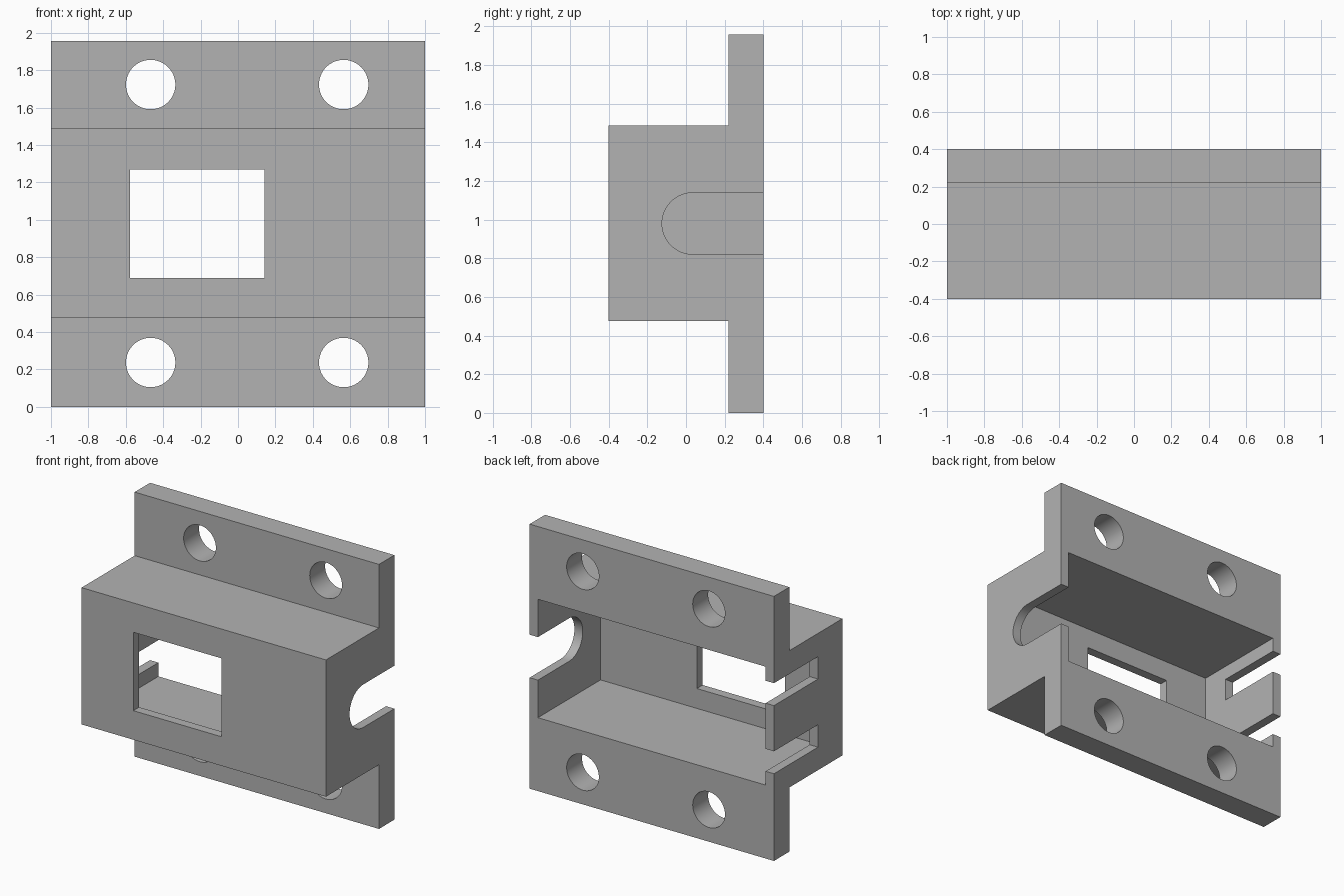
import bpy, bmesh, math

if "Cube" in bpy.data.objects:
    bpy.data.objects.remove(bpy.data.objects["Cube"], do_unlink=True)

HEIGHT, MID = 1.957, 0.98       # overall height and its middle
BACK, FLANGE, FRONT = 0.4, 0.22, -0.4
LOW, HIGH = 0.475, 1.487        # outer box heights
WALL = 0.068

grey = bpy.data.materials.new("plain grey")
grey.use_nodes = True
colour = (0.45, 0.45, 0.45, 1)
grey.diffuse_color = colour
grey.node_tree.nodes["Principled BSDF"].inputs["Base Color"].default_value = colour


def prism(name, outline, x0, x1):
    """Extrude a (y, z) outline along x."""
    bm = bmesh.new()
    face = bm.faces.new([bm.verts.new((x0, y, z)) for y, z in outline])
    grown = bmesh.ops.extrude_face_region(bm, geom=[face])["geom"]
    moved = [v for v in grown if isinstance(v, bmesh.types.BMVert)]
    bmesh.ops.translate(bm, verts=moved, vec=(x1 - x0, 0, 0))
    bmesh.ops.recalc_face_normals(bm, faces=bm.faces)
    mesh = bpy.data.meshes.new(name)
    bm.to_mesh(mesh)
    bm.free()
    obj = bpy.data.objects.new(name, mesh)
    bpy.context.collection.objects.link(obj)
    mesh.materials.append(grey)
    return obj


def box(name, x0, x1, y0, y1, z0, z1):
    return prism(name, [(y0, z0), (y1, z0), (y1, z1), (y0, z1)], x0, x1)


def cut(target, cutter):
    cutter.hide_render = True
    mod = target.modifiers.new("cut", 'BOOLEAN')
    mod.operation, mod.solver, mod.object = 'DIFFERENCE', 'EXACT', cutter
    bpy.context.view_layer.objects.active = target
    bpy.ops.object.modifier_apply(modifier=mod.name)
    bpy.data.objects.remove(cutter, do_unlink=True)


# Flanged box: stepped side profile drawn along x
housing = prism("flanged_housing", [
    (BACK, 0), (BACK, HEIGHT), (FLANGE, HEIGHT), (FLANGE, HIGH),
    (FRONT, HIGH), (FRONT, LOW), (FLANGE, LOW), (FLANGE, 0)], -1, 1)

# Cavity open to the back
cut(housing, box("cavity_cutter", WALL - 1, 1 - WALL, FRONT + WALL, 1,
                 LOW + WALL, HIGH - WALL))

# Rectangular front window
cut(housing, box("window_cutter", -0.577, 0.143, -0.6, -0.2, 0.69, 1.27))

# Round-ended cable slot in the left wall
radius, centre = 0.159, 0.035
arc = [(centre - radius * math.sin(math.pi * i / 32),
        MID + radius * math.cos(math.pi * i / 32)) for i in range(33)]
cut(housing, prism("cable_slot_cutter",
                   arc + [(1, MID - radius), (1, MID + radius)], 0.8, 1.2))

# Two narrow slots in the right wall, leaving a clip tab between them
for side in (-1, 1):
    z = MID + side * 0.252
    cut(housing, box("tab_slot_cutter", -1.2, -0.8, -0.115, 1, z - 0.083, z + 0.083))

# Screw holes through the flanges
for x in (-0.467, 0.565):
    for z in (0.237, 1.723):
        bpy.ops.mesh.primitive_cylinder_add(
            vertices=64, radius=0.132, depth=0.6,
            location=(x, 0.35, z), rotation=(math.pi / 2, 0, 0))
        cut(housing, bpy.context.object)

bpy.ops.object.select_all(action='DESELECT')
housing.select_set(True)
bpy.context.view_layer.objects.active = housing
housing.data.materials.clear()
housing.data.materials.append(grey)
bpy.ops.object.shade_smooth_by_angle(angle=math.radians(30))
